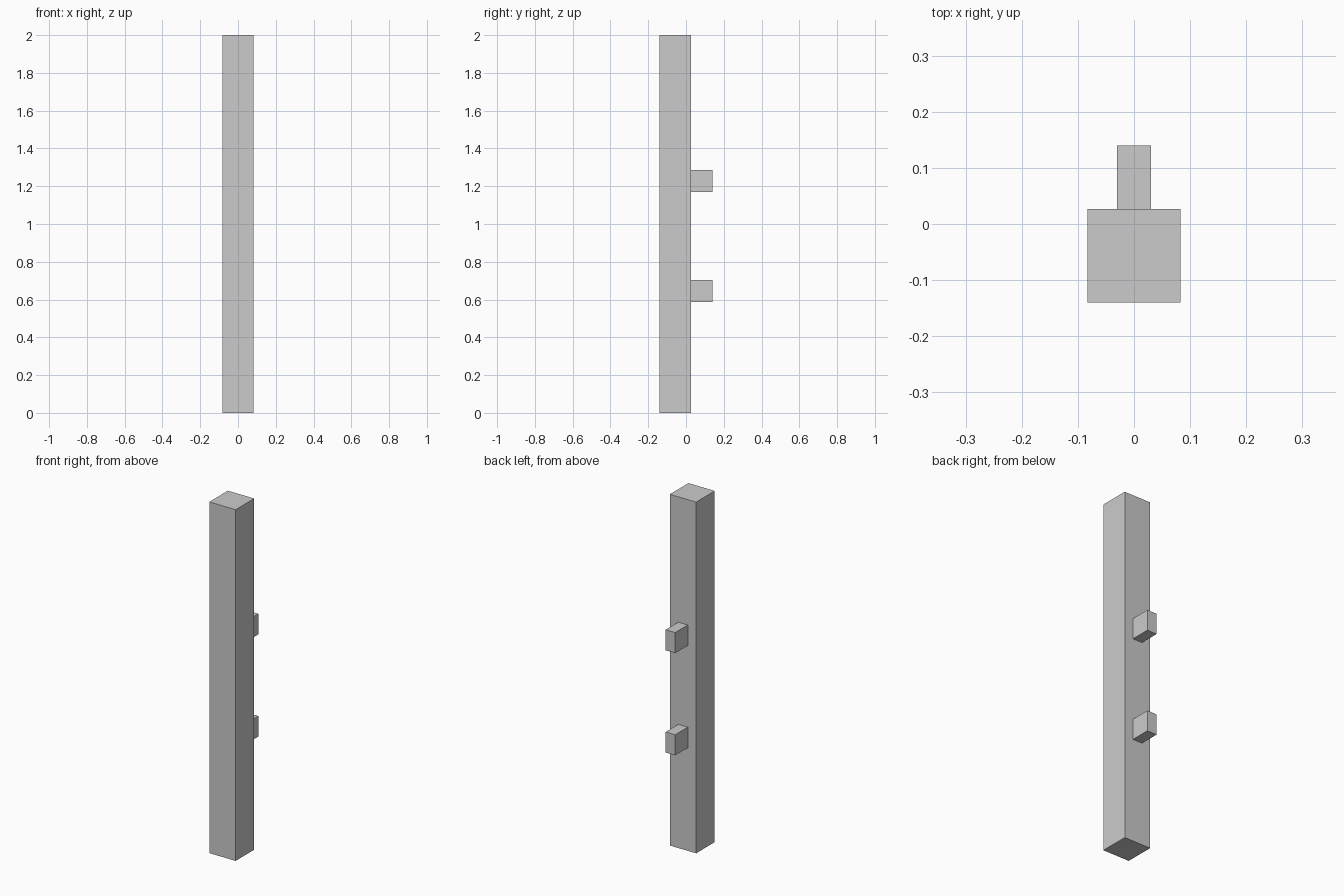
import bpy

if "Cube" in bpy.data.objects:
    bpy.data.objects.remove(bpy.data.objects["Cube"])


def box(name, x, y, z):
    """Axis-aligned box from (min, max) ranges."""
    ranges = (x, y, z)
    bpy.ops.mesh.primitive_cube_add(size=1, location=[(a + b) / 2 for a, b in ranges])
    ob = bpy.context.object
    ob.name = name
    ob.scale = [b - a for a, b in ranges]
    bpy.ops.object.transform_apply(location=False, rotation=False, scale=True)
    return ob


BACK = 0.027  # rear face of the post

# Square upright post
box("post", (-0.083, 0.083), (-0.14, BACK), (0, 2))

# Two short mounting blocks on the rear face
for name, z in (("lower_bracket", 0.587), ("upper_bracket", 1.169)):
    box(name, (-0.03, 0.03), (BACK, 0.14), (z, z + 0.117))
